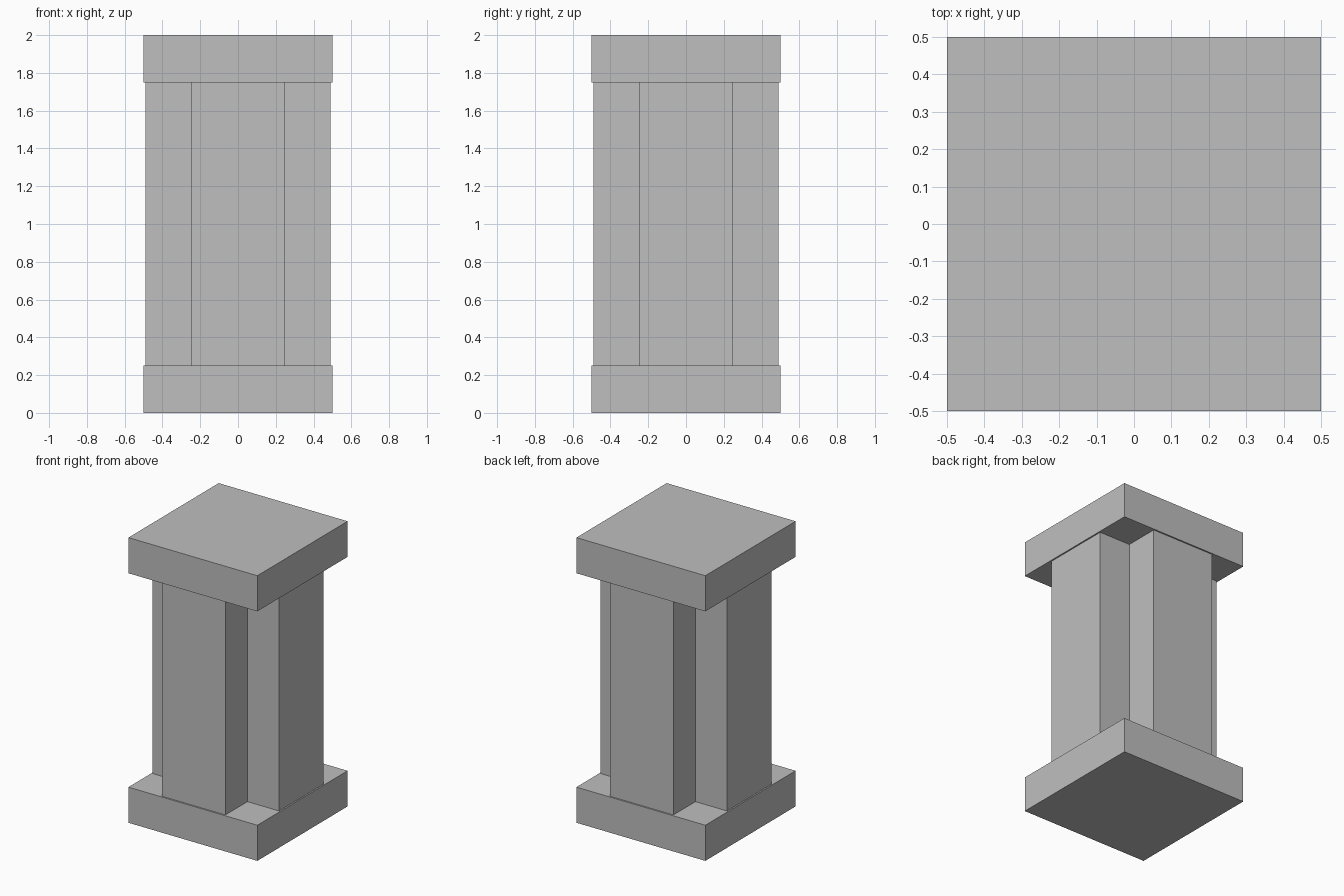
import bpy

old = bpy.data.objects.get("Cube")
if old:
    bpy.data.objects.remove(old, do_unlink=True)

# Single stone grey
stone = bpy.data.materials.new("stone_grey")
stone.use_nodes = True
grey = (0.52, 0.52, 0.52, 1.0)
stone.diffuse_color = grey
stone.node_tree.nodes["Principled BSDF"].inputs["Base Color"].default_value = grey


def prism(name, outline, bottom, top):
    """Extrude a counter-clockwise outline between two heights."""
    n = len(outline)
    verts = [(x, y, z) for z in (bottom, top) for x, y in outline]
    faces = [tuple(reversed(range(n))), tuple(range(n, 2 * n))]
    faces += [(i, (i + 1) % n, (i + 1) % n + n, i + n) for i in range(n)]
    mesh = bpy.data.meshes.new(name)
    mesh.from_pydata(verts, [], faces)
    mesh.materials.append(stone)
    obj = bpy.data.objects.new(name, mesh)
    bpy.context.collection.objects.link(obj)
    return obj


def quarter_turns(points):
    """Repeat points around the four sides."""
    outline = []
    for _ in range(4):
        outline += points
        points = [(-y, x) for x, y in points]
    return outline


half = 0.5     # plinth and cap half width
reach = 0.49   # shaft arm length
arm = 0.245    # shaft arm half width
slab = 0.25    # plinth and cap thickness
height = 2.0

square = quarter_turns([(half, half)])
cross = quarter_turns([(reach, -arm), (reach, arm), (arm, arm)])

# Plinth, cross-shaped shaft, cap
prism("base_plinth", square, 0, slab)
prism("cross_shaft", cross, slab, height - slab)
prism("top_cap", square, height - slab, height)
